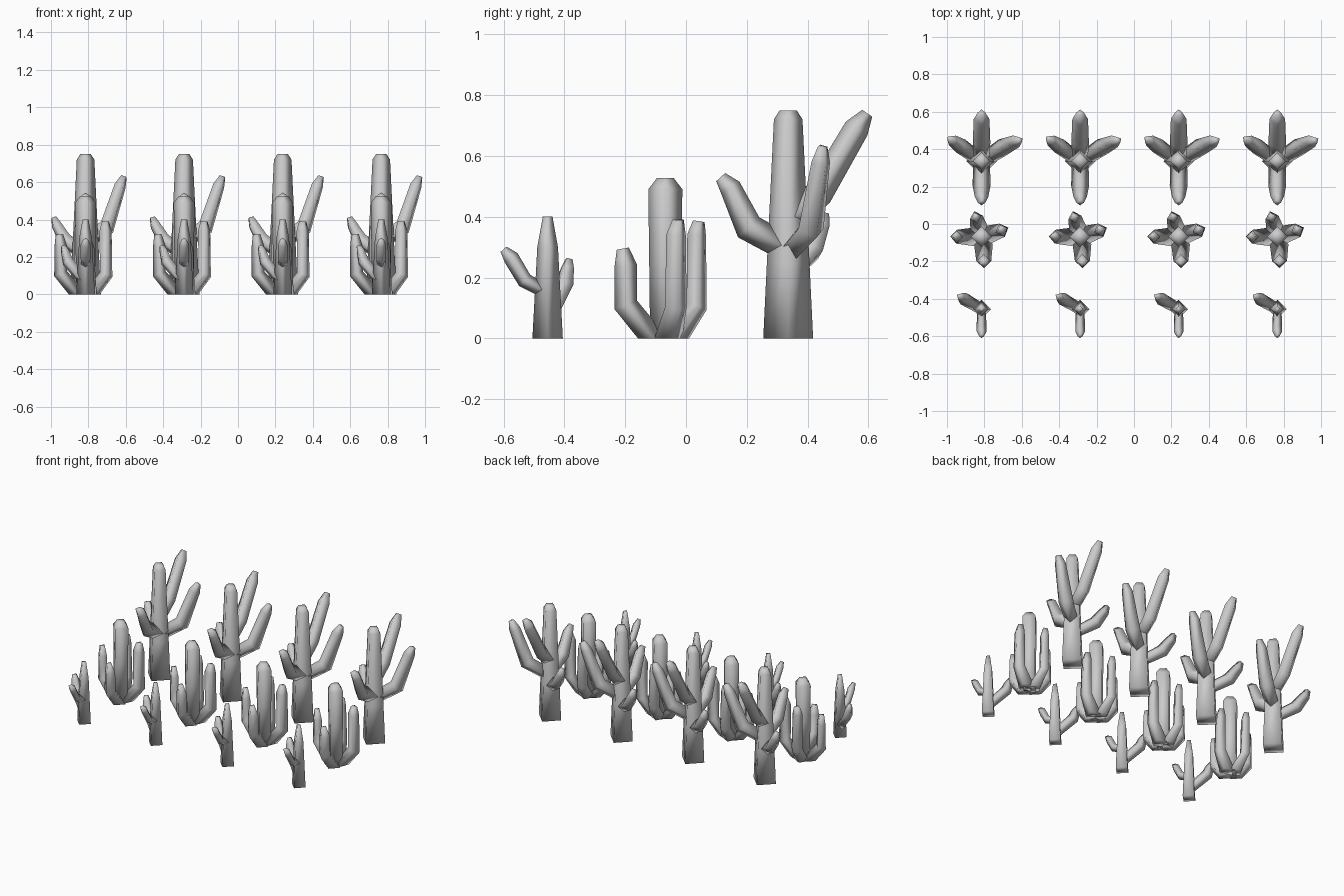
import bpy, bmesh
from mathutils import Vector

Z = Vector((0, 0, 1))


def limb(bm, pts):
    """Four-sided tapered tube along (x, y, z, radius) points."""
    ps = [Vector(p[:3]) for p in pts]
    flat = ps[-1] - ps[0]
    flat.z = 0
    d = flat.normalized() if flat.length > 0.01 else Vector((0, 1, 0))
    side = Z.cross(d)
    rings = []
    for i, p in enumerate(ps):
        a = (p - ps[i - 1]).normalized() if i else Vector()
        b = (ps[i + 1] - p).normalized() if i < len(ps) - 1 else Vector()
        t = (a + b).normalized()
        if i == 0 and p.z == 0:      # foot lies flat on the ground
            t = Z
        u = t.cross(side).normalized()
        r = pts[i][3]
        rings.append([bm.verts.new(p + v * r) for v in (side, u, -side, -u)])
    for lo, hi in zip(rings, rings[1:]):
        for k in range(4):
            bm.faces.new((lo[k], lo[(k + 1) % 4], hi[(k + 1) % 4], hi[k]))
    bm.faces.new(rings[0][::-1])
    bm.faces.new(rings[-1])


def cactus(name, y, limbs):
    bm = bmesh.new()
    for pts in limbs:
        limb(bm, pts)
    bmesh.ops.recalc_face_normals(bm, faces=bm.faces)
    for f in bm.faces:
        f.smooth = True
    me = bpy.data.meshes.new(name)
    bm.to_mesh(me)
    bm.free()
    # four copies in a row
    for i in range(4):
        ob = bpy.data.objects.new(f"{name}_{i + 1}", me)
        ob.location = (-0.815 + 0.527 * i, y, 0)
        bpy.context.collection.objects.link(ob)


# tall cactus: trunk, front arm, back arm, right arm, left arm
cactus("tall_cactus", 0.336, [
    [(0, 0, 0, .082), (0, 0, .25, .07), (0, 0, .72, .047), (0, 0, .75, .028)],
    [(0, -.01, .30, .045), (0, -.13, .365, .048), (0, -.19, .495, .036), (0, -.222, .53, .02)],
    [(0, 0, .38, .04), (0, .10, .475, .047), (0, .225, .69, .042), (0, .26, .74, .02)],
    [(0, 0, .28, .04), (.115, .075, .36, .047), (.185, .107, .58, .035), (.205, .113, .63, .018)],
    [(0, 0, .21, .035), (-.11, .08, .29, .042), (-.155, .11, .37, .032), (-.17, .12, .41, .018)],
])

# bushy cactus: trunk and four arms rising from the ground
cactus("bushy_cactus", -0.068, [
    [(0, 0, 0, .05), (0, 0, .25, .053), (0, 0, .49, .056), (0, 0, .527, .028)],
    [(.01, -.04, 0, .05), (.012, -.13, .11, .04), (.012, -.13, .24, .037), (.012, -.14, .295, .02)],
    [(-.01, .03, 0, .05), (-.028, .103, .105, .036), (-.032, .103, .34, .032), (-.032, .11, .385, .02)],
    [(.03, .01, 0, .05), (.11, .035, .105, .038), (.107, .035, .34, .035), (.107, .042, .39, .02)],
    [(-.04, 0, 0, .05), (-.133, 0, .11, .037), (-.133, 0, .26, .033), (-.14, .005, .32, .02)],
])

# small cactus: trunk, front arm, left arm
cactus("small_cactus", -0.455, [
    [(0, 0, 0, .05), (0, 0, .30, .034), (0, 0, .40, .016)],
    [(0, 0, .15, .022), (0, -.075, .19, .026), (0, -.12, .265, .026), (0, -.145, .293, .013)],
    [(0, 0, .06, .03), (-.095, .055, .175, .034), (-.11, .065, .23, .025), (-.12, .07, .26, .014)],
])
